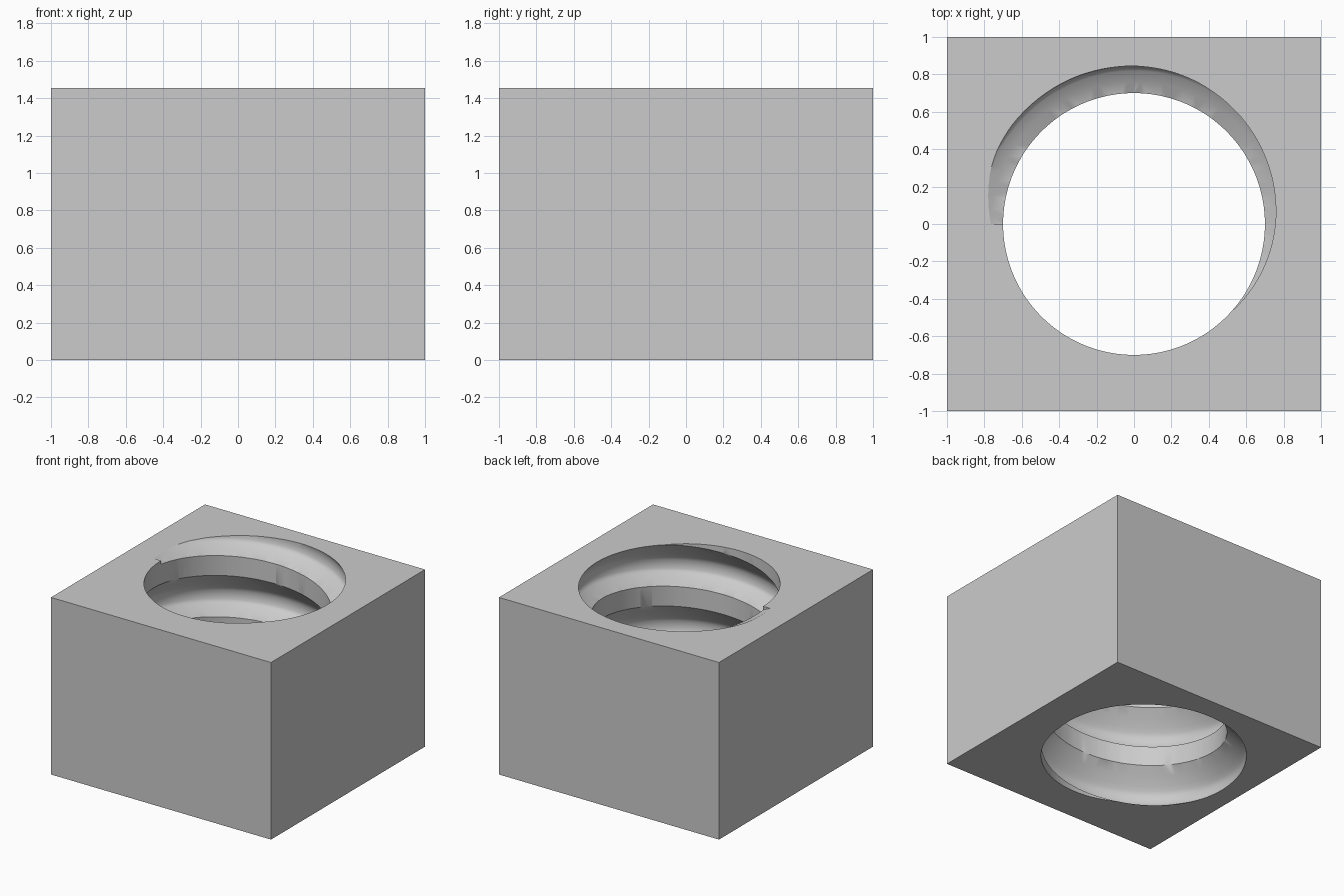
import bpy, bmesh
from math import pi, cos, sin

HEIGHT, BORE, PITCH, SEGS = 1.455, 0.70, 0.503, 128

if "Cube" in bpy.data.objects:
    bpy.data.objects.remove(bpy.data.objects["Cube"])

grey = bpy.data.materials.new("light_grey")
grey.use_nodes = True
grey.diffuse_color = (0.6, 0.6, 0.6, 1)
grey.node_tree.nodes["Principled BSDF"].inputs["Base Color"].default_value = (0.6, 0.6, 0.6, 1)


def make_object(name, bm):
    bmesh.ops.recalc_face_normals(bm, faces=bm.faces[:])
    mesh = bpy.data.meshes.new(name)
    bm.to_mesh(mesh)
    bm.free()
    mesh.materials.append(grey)
    obj = bpy.data.objects.new(name, mesh)
    bpy.context.collection.objects.link(obj)
    return obj


def cut(target, cutter):
    cutter.hide_render = True
    bpy.context.view_layer.objects.active = target
    mod = target.modifiers.new("cut", 'BOOLEAN')
    mod.operation, mod.solver, mod.object = 'DIFFERENCE', 'EXACT', cutter
    bpy.ops.object.modifier_apply(modifier=mod.name)
    bpy.data.objects.remove(cutter)


# Block
bm = bmesh.new()
bmesh.ops.create_cube(bm, size=2)
for v in bm.verts:
    v.co.z = HEIGHT if v.co.z > 0 else 0
block = make_object("threaded_block", bm)

# Plain bore through the block
bm = bmesh.new()
bmesh.ops.create_cone(bm, cap_ends=True, segments=SEGS, radius1=BORE, radius2=BORE, depth=4)
cut(block, make_object("bore_cutter", bm))

# Groove section: height above its lower edge, radius; ends reach into the bore
section = [(-0.035, 0.625), (0, 0.70), (0.03, 0.765), (0.058, 0.818), (0.07, 0.832),
           (0.085, 0.84), (0.12, 0.846), (0.155, 0.845), (0.175, 0.838), (0.19, 0.83),
           (0.22, 0.808), (0.28, 0.757), (0.34, 0.70), (0.42, 0.625)]

# Right-handed helical sweep, ending squarely at the -x side of the top
start, end = -pi / 2, 7 * pi
steps = round((end - start) / (2 * pi) * SEGS)
bm = bmesh.new()
rings = []
for i in range(steps + 1):
    a = start + (end - start) * i / steps
    base = HEIGHT - 0.03 - PITCH * (end - a) / (2 * pi)
    rings.append([bm.verts.new((r * cos(a), r * sin(a), base + z)) for z, r in section])
for lower, upper in zip(rings, rings[1:]):
    for j in range(len(section)):
        k = (j + 1) % len(section)
        bm.faces.new((lower[j], lower[k], upper[k], upper[j]))
bm.faces.new(rings[0])
bm.faces.new(rings[-1])
cut(block, make_object("groove_cutter", bm))

# Smooth thread, flat outer faces
block.select_set(True)
bpy.context.view_layer.objects.active = block
bpy.ops.object.shade_smooth_by_angle(angle=pi / 6)
for p in block.data.polygons:
    if max(abs(n) for n in p.normal) > 0.9999 and (
            max(abs(p.center.x), abs(p.center.y)) > 0.99
            or abs(p.center.z) < 1e-4 or abs(p.center.z - HEIGHT) < 1e-4):
        p.use_smooth = False
